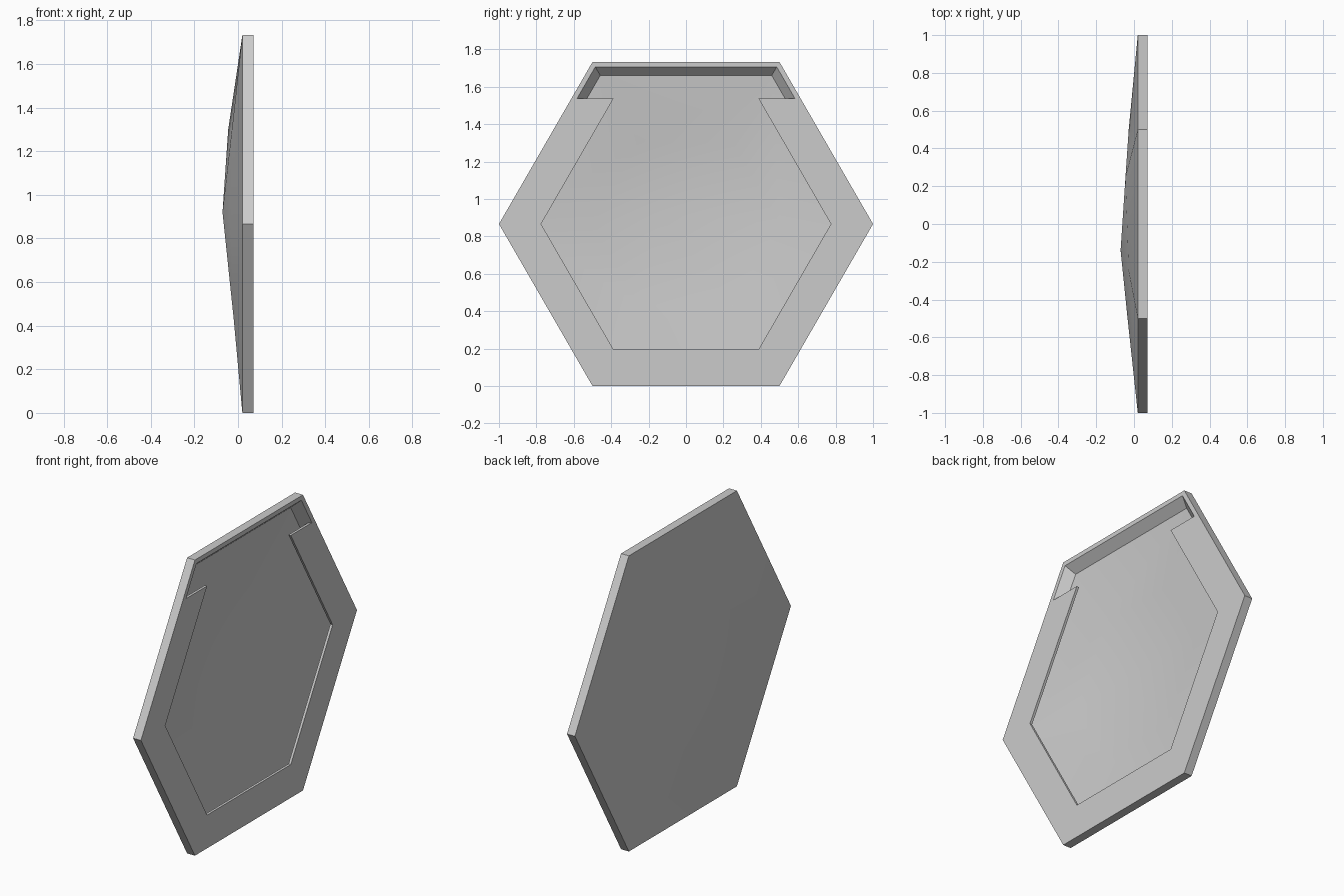
import bpy, bmesh, math

cube = bpy.data.objects.get("Cube")
if cube:
    bpy.data.objects.remove(cube, do_unlink=True)

grey = bpy.data.materials.new("plain grey")
grey.use_nodes = True
colour = (0.6, 0.6, 0.6, 1)
grey.diffuse_color = colour
grey.node_tree.nodes["Principled BSDF"].inputs["Base Color"].default_value = colour

MID = math.sin(math.pi / 3)      # height of the hexagon centre
FRONT, SEAM = 0.071, 0.02        # open face and start of the dome
FLOOR = 0.008                    # shell thickness under the bowl
COVER = 0.015                    # thickness of the cover frame


def hexagon(radius):
    """Corners of an upright hexagon as (y, z), starting at +y."""
    return [(radius * math.cos(k * math.pi / 3),
             MID + radius * math.sin(k * math.pi / 3)) for k in range(6)]


def ring(bm, radius, depths):
    return [bm.verts.new((d, y, z)) for d, (y, z) in zip(depths, hexagon(radius))]


def bridge(bm, a, b):
    for k in range(6):
        n = (k + 1) % 6
        bm.faces.new((a[k], a[n], b[n], b[k]))


def dome(bm, edge, lift):
    """Uneven shallow dome from an edge ring to an off-centre peak."""
    depths = (-0.028, -0.045, -0.028, -0.034, -0.02, -0.02)
    mid = ring(bm, 0.5, [d + lift for d in depths])
    bridge(bm, edge, mid)
    peak = bm.verts.new((-FRONT + lift, -0.14, 0.92))
    for k in range(6):
        bm.faces.new((mid[k], mid[(k + 1) % 6], peak))


def finish(bm, name):
    bmesh.ops.recalc_face_normals(bm, faces=bm.faces)
    mesh = bpy.data.meshes.new(name)
    bm.to_mesh(mesh)
    bm.free()
    mesh.materials.append(grey)
    obj = bpy.data.objects.new(name, mesh)
    bpy.context.collection.objects.link(obj)
    bpy.ops.object.select_all(action="DESELECT")
    obj.select_set(True)
    bpy.context.view_layer.objects.active = obj
    bpy.ops.object.shade_smooth_by_angle(angle=math.radians(20))
    return obj


# Hollow shell: domed back, outer wall, rim, sloped inner wall and bowl
bm = bmesh.new()
seam = ring(bm, 1, [SEAM] * 6)
rim = ring(bm, 1, [FRONT] * 6)
lip = ring(bm, 0.97, [FRONT] * 6)
floor = ring(bm, 0.917, [SEAM] * 6)
dome(bm, seam, 0)
for a, b in ((seam, rim), (rim, lip), (lip, floor)):
    bridge(bm, a, b)
dome(bm, floor, FLOOR)
bmesh.ops.triangulate(bm, faces=[f for f in bm.faces if f.calc_center_median().x < SEAM])
finish(bm, "shell")

# Cover frame: hexagonal band, open along the top to leave a slot
inner = hexagon(0.775)
outer = hexagon(0.97)
slot_z = inner[1][1]
slot_y = 0.97 - (slot_z - MID) / math.tan(math.pi / 3)
outer[1], outer[2] = (slot_y, slot_z), (-slot_y, slot_z)
order = [2, 3, 4, 5, 0, 1]
bm = bmesh.new()
a = [bm.verts.new((FRONT, *outer[k])) for k in order]
b = [bm.verts.new((FRONT, *inner[k])) for k in order]
faces = [bm.faces.new((a[k], a[k + 1], b[k + 1], b[k])) for k in range(5)]
solid = bmesh.ops.extrude_face_region(bm, geom=faces, use_keep_orig=True)
moved = [v for v in solid["geom"] if isinstance(v, bmesh.types.BMVert)]
bmesh.ops.translate(bm, verts=moved, vec=(-COVER, 0, 0))
finish(bm, "cover_frame")
